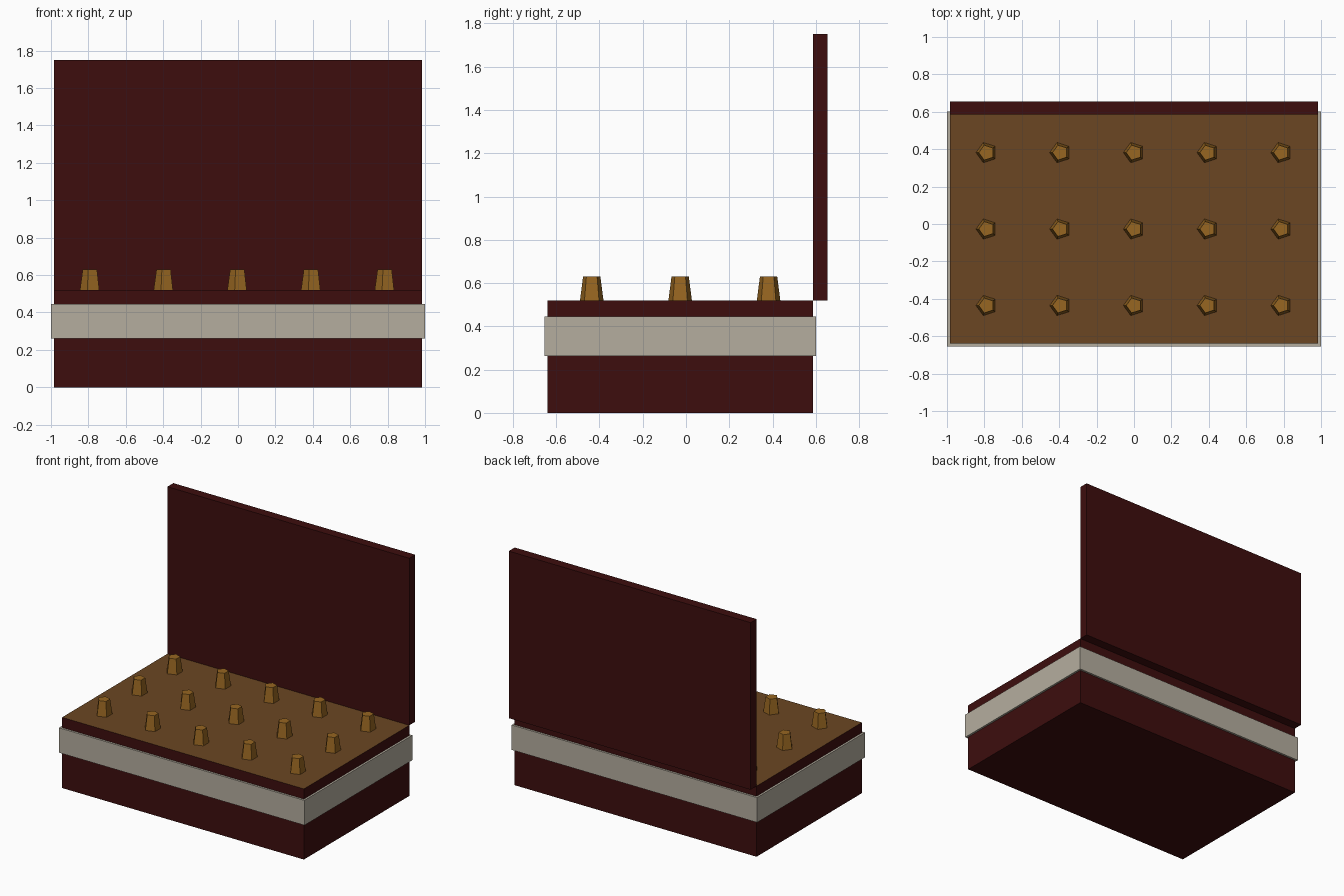
import bpy, math
from mathutils import Matrix

if "Cube" in bpy.data.objects:
    bpy.data.objects.remove(bpy.data.objects["Cube"])


def material(name, hex_code):
    def lin(c):
        c /= 255
        return c / 12.92 if c <= 0.04045 else ((c + 0.055) / 1.055) ** 2.4
    m = bpy.data.materials.new(name)
    m.diffuse_color = (*[lin((hex_code >> s) & 255) for s in (16, 8, 0)], 1)
    m.use_nodes = True
    m.node_tree.nodes["Principled BSDF"].inputs["Base Color"].default_value = m.diffuse_color
    return m


dark_red = material("dark_red", 0x3D0D0D)
bone = material("bone_grey", 0xB5AE9F)
brown = material("brown", 0x6B4622)
ochre = material("ochre", 0x976621)


def box(name, x, y, z, mat):
    """Box from (min, max) ranges."""
    bpy.ops.mesh.primitive_cube_add(size=1)
    o = bpy.context.object
    o.name = name
    ranges = (x, y, z)
    size = [b - a for a, b in ranges]
    mid = [(a + b) / 2 for a, b in ranges]
    o.data.transform(Matrix.Translation(mid) @ Matrix.Diagonal((*size, 1)))
    o.data.materials.append(mat)
    return o


# Chest body with a brown top face
W, Y0, Y1, TOP = 0.985, -0.64, 0.586, 0.52
body = box("chest_body", (-W, W), (Y0, Y1), (0, TOP), dark_red)
body.data.materials.append(brown)
for p in body.data.polygons:
    if p.normal.z > 0.5:
        p.material_index = 1

# Band around the body
box("band", (-1, 1), (Y0 - 0.015, Y1 + 0.015), (0.262, 0.445), bone)

# Upright open lid
box("lid", (-W, W), (Y1, 0.655), (TOP, 1.75), dark_red)

# Grid of five-sided tapered pegs, one corner pointing to -x
for i in range(5):
    for j in range(3):
        x = (i - 2) * 2 * W / 5
        y = (Y0 + Y1) / 2 + (j - 1) * (Y1 - Y0) / 3
        bpy.ops.mesh.primitive_cone_add(vertices=5, radius1=0.057, radius2=0.042, depth=0.11,
                                        location=(x, y, TOP + 0.055),
                                        rotation=(0, 0, math.pi / 2))
        peg = bpy.context.object
        peg.name = f"peg_{i + 1}_{j + 1}"
        peg.data.materials.append(ochre)
